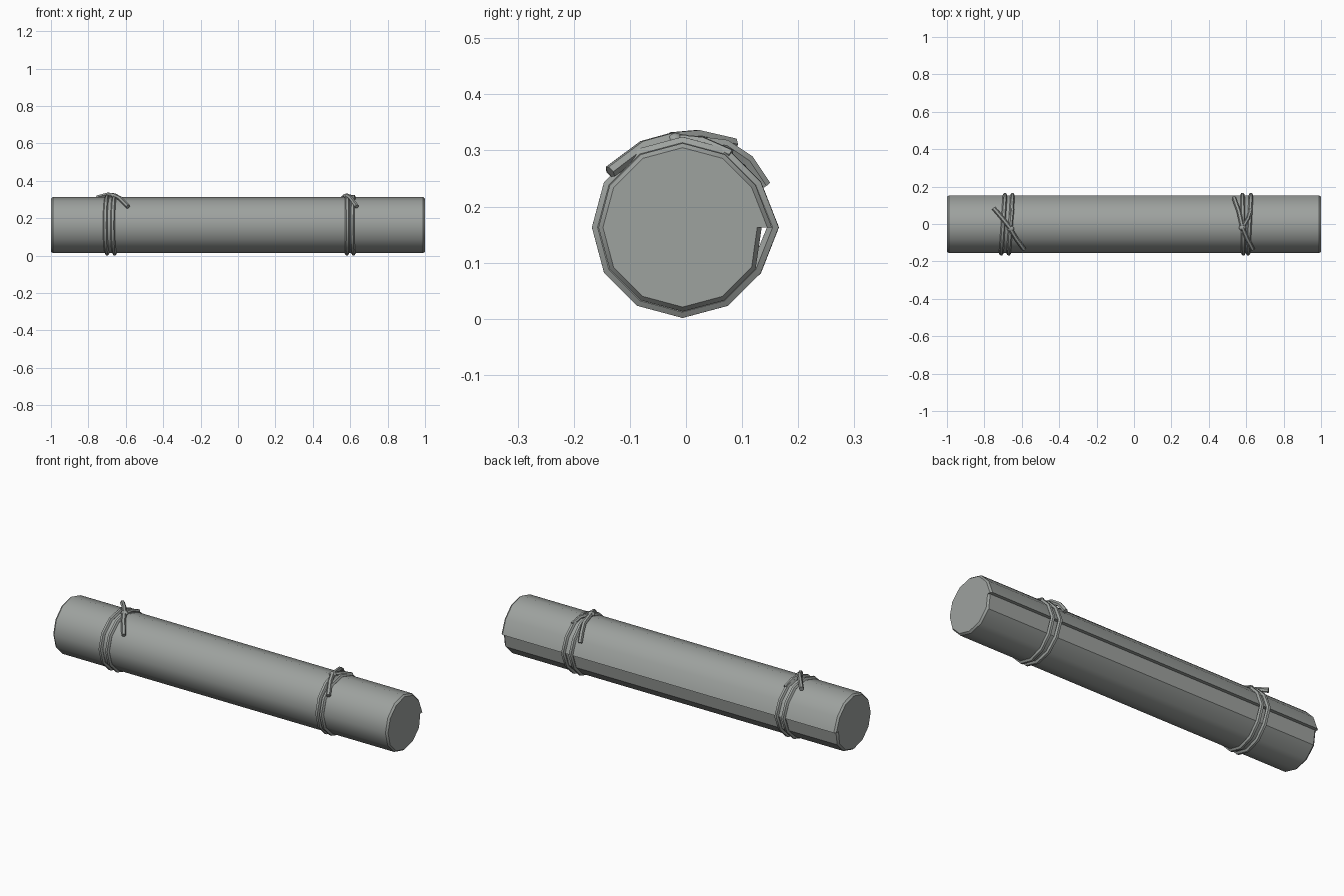
import bpy, bmesh
from math import sin, cos, pi, radians
from mathutils import Vector

cube = bpy.data.objects.get("Cube")
if cube:
    bpy.data.objects.remove(cube)

SIDES = 12
CY, CZ = -0.006, 0.163      # roll axis
R = 0.15                    # roll radius
CORD = 0.012                # cord thickness (radius)


def material(name, colour):
    m = bpy.data.materials.new(name)
    m.use_nodes = True
    m.diffuse_color = colour
    m.node_tree.nodes["Principled BSDF"].inputs["Base Color"].default_value = colour
    return m


grey = material("parchment grey", (0.34, 0.36, 0.345, 1))


def finish(ob, angle):
    ob.data.materials.clear()
    ob.data.materials.append(grey)
    bpy.ops.object.select_all(action='DESELECT')
    ob.select_set(True)
    bpy.context.view_layer.objects.active = ob
    bpy.ops.object.shade_smooth_by_angle(angle=radians(angle))


def on_roll(x, step, radius):
    a = 2 * pi * step / SIDES
    return Vector((x, CY + radius * cos(a), CZ + radius * sin(a)))


def add_mesh(name, bm, angle=35):
    bmesh.ops.recalc_face_normals(bm, faces=bm.faces)
    me = bpy.data.meshes.new(name)
    bm.to_mesh(me)
    bm.free()
    ob = bpy.data.objects.new(name, me)
    bpy.context.collection.objects.link(ob)
    finish(ob, angle)
    return ob


# Rolled sheet: a spiral outline whose loose edge laps over the back
def roll_ring(bm, x, inset):
    radii = [R + 0.009] + [R] * (SIDES - 1) + [R - 0.009]
    return [bm.verts.new(on_roll(x, i, r - inset)) for i, r in enumerate(radii)]


bm = bmesh.new()
rings = [roll_ring(bm, x, inset) for x, inset in
         ((-1, 0.008), (-0.99, 0), (0.99, 0), (1, 0.008))]
for a, b in zip(rings, rings[1:]):
    for i in range(len(a)):
        j = (i + 1) % len(a)
        bm.faces.new((a[i], a[j], b[j], b[i]))
bm.faces.new(rings[0])
bm.faces.new(rings[-1])
add_mesh("rolled_sheet", bm)


# Cords swept along short paths
def cord(name, points, closed=False, radius=CORD):
    cu = bpy.data.curves.new(name, 'CURVE')
    cu.dimensions = '3D'
    cu.bevel_depth = radius
    cu.bevel_resolution = 1
    cu.use_fill_caps = True
    sp = cu.splines.new('POLY')
    sp.points.add(len(points) - 1)
    for p, co in zip(sp.points, points):
        p.co = (*co, 1)
    sp.use_cyclic_u = closed
    ob = bpy.data.objects.new(name, cu)
    bpy.context.collection.objects.link(ob)
    bpy.ops.object.select_all(action='DESELECT')
    ob.select_set(True)
    bpy.context.view_layer.objects.active = ob
    bpy.ops.object.convert(target='MESH')
    finish(bpy.context.view_layer.objects.active, 50)


def loop(name, x_back, x_front):
    pts = []
    for i in range(SIDES):
        t = (1 - cos(2 * pi * i / SIDES)) / 2
        r = R + (0.011 if i == 0 else 0.001)
        pts.append(on_roll(x_back + (x_front - x_back) * t, i, r))
    cord(name, pts, closed=True)


def knot(name, x, y):
    bm = bmesh.new()
    bmesh.ops.create_icosphere(bm, subdivisions=2, radius=0.02)
    for v in bm.verts:
        v.co = Vector((x + v.co.x, y + v.co.y * 0.8, 0.32 + v.co.z * 0.6))
    add_mesh(name, bm, 50)


# Two ties: loops, knot, loose tails
loop("right_outer_loop", -0.69, -0.71)
loop("right_inner_loop", -0.65, -0.67)
knot("right_knot", -0.66, -0.025)
cord("right_back_tail", [(-0.66, -0.025, 0.322), (-0.695, 0.02, 0.326), (-0.75, 0.085, 0.311)])
cord("right_front_tail", [(-0.665, -0.02, 0.322), (-0.632, -0.075, 0.307), (-0.588, -0.135, 0.262)])

loop("left_inner_loop", 0.58, 0.585)
loop("left_outer_loop", 0.625, 0.61)
knot("left_knot", 0.58, -0.02)
cord("left_back_tail", [(0.58, -0.02, 0.32), (0.56, 0.07, 0.309), (0.545, 0.11, 0.282), (0.535, 0.14, 0.237)])
cord("left_front_tail", [(0.58, -0.02, 0.322), (0.603, -0.075, 0.307), (0.635, -0.135, 0.262)])
cord("left_cross_strand", [(0.625, 0.08, 0.293), (0.61, 0.03, 0.315), (0.58, -0.02, 0.32)], radius=0.01)
cord("right_cross_strand", [(-0.65, 0.08, 0.293), (-0.655, 0.03, 0.315), (-0.66, -0.02, 0.32)], radius=0.01)
